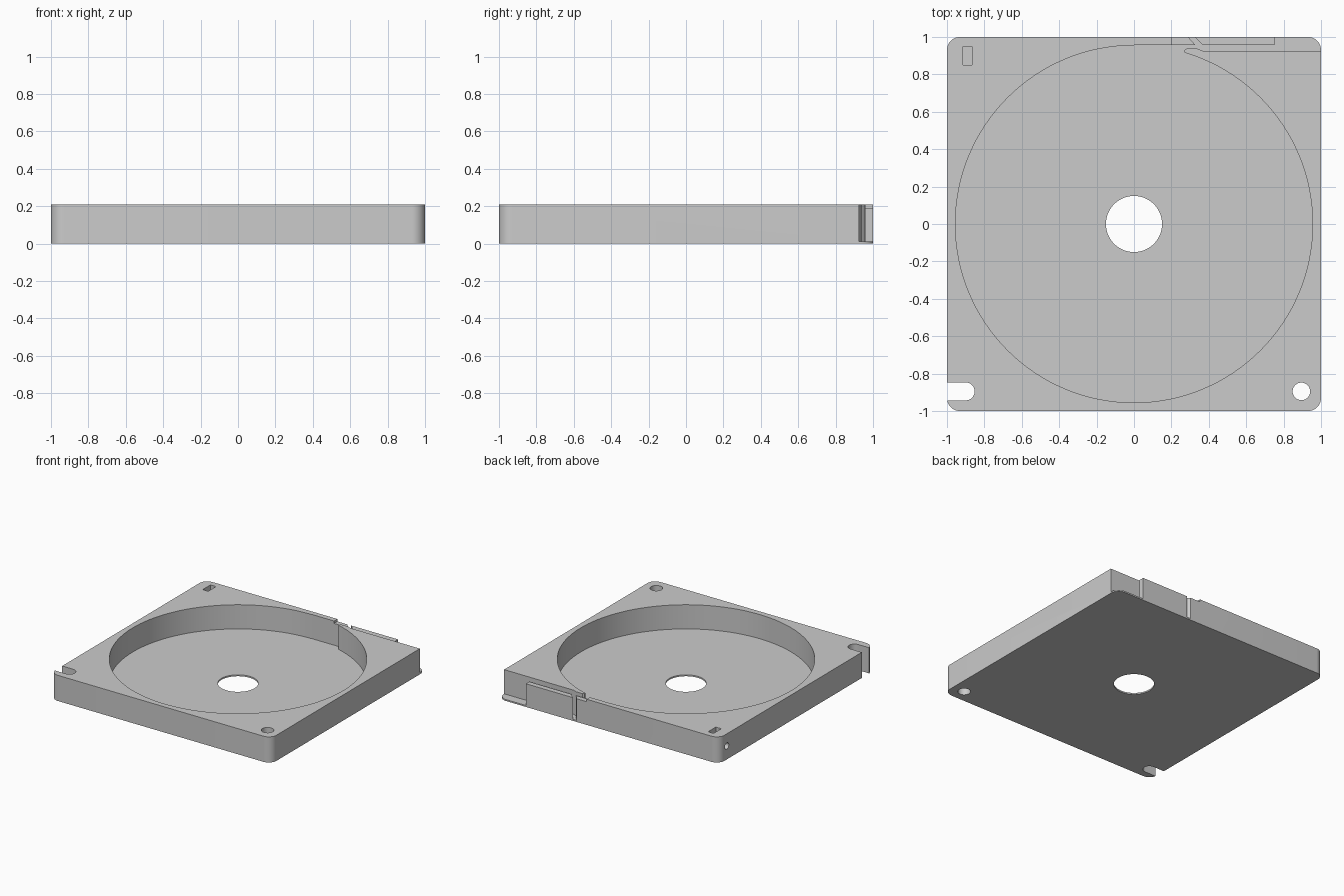
import bpy
from math import sin, cos, pi, radians

if "Cube" in bpy.data.objects:
    bpy.data.objects.remove(bpy.data.objects["Cube"], do_unlink=True)

HEIGHT, FLOOR, TOP = 0.21, 0.012, 0.3

plastic = bpy.data.materials.new("grey plastic")
plastic.use_nodes = True
colour = (0.6, 0.6, 0.6, 1)
plastic.diffuse_color = colour
plastic.node_tree.nodes["Principled BSDF"].inputs["Base Color"].default_value = colour


def arc(cx, cy, r, start, end, steps):
    """Points along an arc, angles in degrees."""
    angles = [radians(start + (end - start) * i / steps) for i in range(steps + 1)]
    return [(cx + r * cos(a), cy + r * sin(a)) for a in angles]


def circle(cx, cy, r, steps):
    return arc(cx, cy, r, 0, 360, steps)[:-1]


def box(x0, x1, y0, y1):
    return [(x0, y0), (x1, y0), (x1, y1), (x0, y1)]


def prism(name, outline, z0, z1):
    """Extrude a counter-clockwise outline between two heights."""
    n = len(outline)
    verts = [(x, y, z) for z in (z0, z1) for x, y in outline]
    faces = [list(range(n))[::-1], list(range(n, 2 * n))]
    faces += [[i, (i + 1) % n, n + (i + 1) % n, n + i] for i in range(n)]
    mesh = bpy.data.meshes.new(name)
    mesh.from_pydata(verts, [], faces)
    mesh.materials.append(plastic)
    obj = bpy.data.objects.new(name, mesh)
    bpy.context.collection.objects.link(obj)
    return obj


# Square case with rounded corners
corner = 0.07
c = 1 - corner
outline = []
for i, (sx, sy) in enumerate([(1, 1), (-1, 1), (-1, -1), (1, -1)]):
    outline += arc(sx * c, sy * c, corner, i * 90, i * 90 + 90, 12)
case = prism("reel_case", outline, 0, HEIGHT)

# Exit channel with the rounded nose that guides the tape
channel = [(0, 0.957), (0, 0.9), (0.2, 0.85), (0.3, 0.907), (0.28, 0.911),
           (0.27, 0.917), (0.27, 0.93), (0.28, 0.937), (0.34, 0.937),
           (0.37, 0.925), (1.1, 0.925), (1.1, 0.957)]
slit = [(0.334, 0.95), (0.376, 0.95), (0.315, 1.01), (0.281, 1.01)]
slot = arc(-0.9, -0.895, 0.048, -90, 90, 16) + [(-1.1, -0.847), (-1.1, -0.943)]

cutters = [
    prism("reel_pocket_cutter", circle(0, 0, 0.955, 128), FLOOR, TOP),
    prism("channel_cutter", channel, FLOOR, TOP),
    prism("open_corner_cutter", box(0.75, 1.1, 0.925, 1.1), FLOOR, TOP),
    prism("slit_cutter", slit, FLOOR, TOP),
    prism("low_lip_cutter", box(0.2, 0.8, 0.95, 1.1), 0.19, TOP),
    prism("hub_hole_cutter", circle(0, 0, 0.15, 64), -0.1, TOP),
    prism("round_mount_cutter", circle(0.895, -0.895, 0.047, 32), -0.1, TOP),
    prism("slotted_mount_cutter", slot, -0.1, TOP),
    prism("latch_pocket_cutter", box(-0.915, -0.865, 0.85, 0.95), 0.06, TOP),
]

# Round side hole leading into the latch pocket
side_hole = prism("side_hole_cutter", circle(0, 0, 0.026, 24), -0.1, 0.1)
side_hole.rotation_euler = (0, pi / 2, 0)
side_hole.location = (-0.99, 0.9, 0.11)
cutters.append(side_hole)

bpy.context.view_layer.objects.active = case
case.select_set(True)
for cutter in cutters:
    mod = case.modifiers.new(cutter.name, "BOOLEAN")
    mod.operation = "DIFFERENCE"
    mod.solver = "EXACT"
    mod.object = cutter
    bpy.ops.object.modifier_apply(modifier=mod.name)
    bpy.data.objects.remove(cutter, do_unlink=True)

bpy.ops.object.shade_smooth_by_angle(angle=radians(30))
